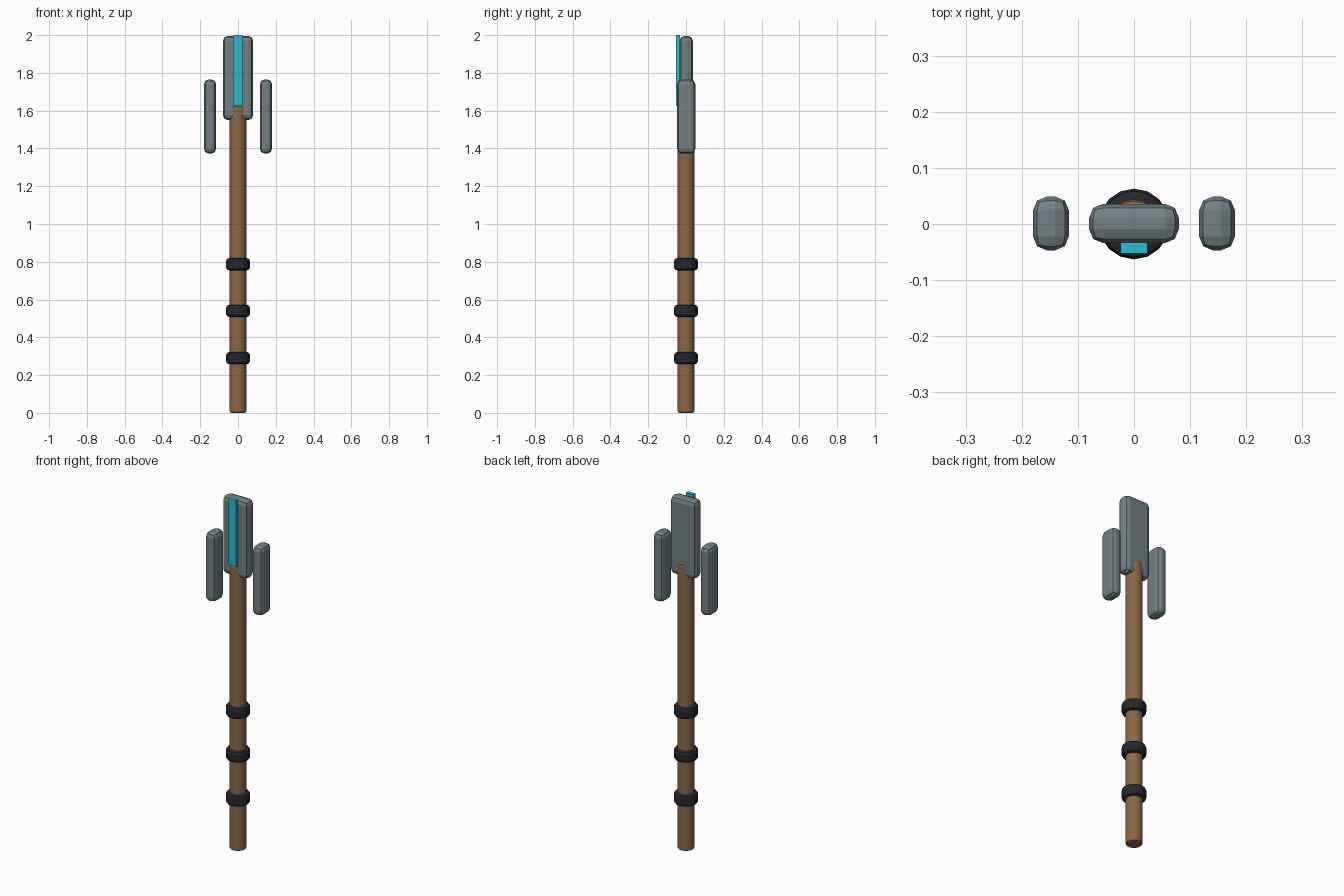
import bpy

if "Cube" in bpy.data.objects:
    bpy.data.objects.remove(bpy.data.objects["Cube"], do_unlink=True)


def material(name, rgb):
    mat = bpy.data.materials.new(name)
    mat.use_nodes = True
    mat.diffuse_color = (*rgb, 1)
    mat.node_tree.nodes["Principled BSDF"].inputs["Base Color"].default_value = (*rgb, 1)
    return mat


wood = material("brown wood", (0.27, 0.14, 0.06))
metal = material("grey metal", (0.17, 0.22, 0.235))
grip = material("black grip", (0.02, 0.02, 0.027))
glow = material("bright teal", (0.025, 0.5, 0.65))


def finish(name, mat, bevel, segments=2):
    obj = bpy.context.object
    obj.name = name
    obj.data.materials.append(mat)
    bpy.ops.object.transform_apply(location=False, rotation=False, scale=True)
    if bevel:
        mod = obj.modifiers.new("edges", 'BEVEL')
        mod.width = bevel
        mod.segments = segments
        mod.limit_method = 'ANGLE'
        mod.angle_limit = 0.9
    return obj


def box(name, centre, size, mat, bevel=0):
    bpy.ops.mesh.primitive_cube_add(size=1, location=centre)
    bpy.context.object.scale = size
    return finish(name, mat, bevel)


def rod(name, radius, bottom, top, mat, bevel):
    bpy.ops.mesh.primitive_cylinder_add(vertices=16, radius=radius, depth=top - bottom,
                                        location=(0, 0, (bottom + top) / 2))
    return finish(name, mat, bevel)


# Handle with three grip bands
rod("handle", 0.044, 0, 1.625, wood, 0.01)
for i, z in enumerate((0.29, 0.54, 0.787)):
    rod(f"grip_band_{i + 1}", 0.063, z - 0.032, z + 0.032, grip, 0.015)

# Head plate and its front strip
box("head_plate", (0, 0.001, 1.773), (0.16, 0.07, 0.444), metal, 0.025)
box("front_strip", (0, -0.043, 1.812), (0.048, 0.02, 0.376), glow)

# Side plates floating beside the head
for name, side in (("left_side_plate", 1), ("right_side_plate", -1)):
    box(name, (side * 0.148, 0.001, 1.569), (0.064, 0.096, 0.392), metal, 0.025)
